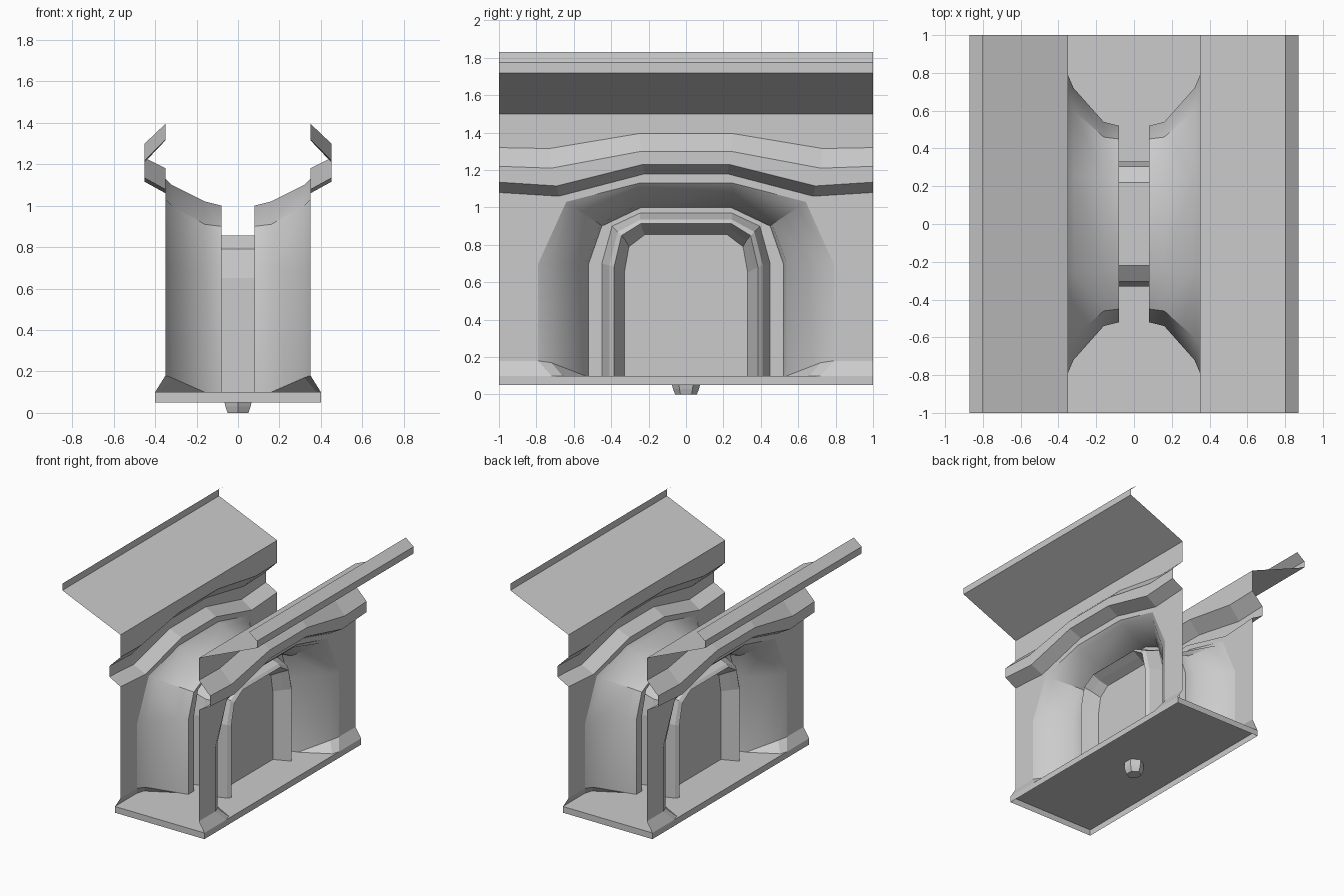
import bpy, bmesh, math

if "Cube" in bpy.data.objects:
    bpy.data.objects.remove(bpy.data.objects["Cube"])


def finish(name, bm, mirror=True, smooth=None):
    bmesh.ops.remove_doubles(bm, verts=bm.verts, dist=0.0005)
    bmesh.ops.recalc_face_normals(bm, faces=bm.faces)
    me = bpy.data.meshes.new(name)
    bm.to_mesh(me)
    bm.free()
    ob = bpy.data.objects.new(name, me)
    bpy.context.collection.objects.link(ob)
    if mirror:
        mod = ob.modifiers.new("other_side", 'MIRROR')
        mod.use_axis = (True, False, False)
        mod.use_clip = False
        mod.merge_threshold = 0.0005
    if smooth:
        bpy.ops.object.select_all(action='DESELECT')
        ob.select_set(True)
        bpy.context.view_layer.objects.active = ob
        bpy.ops.object.shade_smooth_by_angle(angle=math.radians(smooth))
    return ob


def both(half):
    """Mirror a half row of (x, y, z) points across y."""
    return half + [(x, -y, z) for x, y, z in reversed(half)]


def loft(name, rows, mirror=True, smooth=None):
    """Join neighbouring rows of points with faces, dropping repeated corners."""
    bm = bmesh.new()
    for a, b in zip(rows, rows[1:]):
        for i in range(len(a) - 1):
            quad = list(dict.fromkeys([a[i], a[i + 1], b[i + 1], b[i]]))
            if len(quad) > 2:
                bm.faces.new([bm.verts.new(p) for p in quad])
    return finish(name, bm, mirror, smooth)


def arch(x, foot, p1, p2, p3):
    """Angular arch outline at depth x, from foot height up and over."""
    return both([(x, p1[0], foot)] + [(x, y, z) for y, z in (p1, p2, p3)])


# Flat wall around the arch opening
mouth = [(.79, .18), (.79, .70), (.64, 1.03), (.64, 1.03), (.25, 1.13)]
edge = [(1, .18), (1, .70), (1, 1.08), (.68, 1.06), (.22, 1.18)]
loft("wall", [both([(.35, y, z) for y, z in r]) for r in (mouth, edge)])

# Flared arch recess
loft("arch_recess", [
    arch(.35, .18, (.79, .70), (.64, 1.03), (.25, 1.13)),
    arch(.32, .17, (.72, .70), (.60, 1.00), (.25, 1.10)),
    arch(.16, .10, (.54, .70), (.46, .91), (.245, 1.02)),
    arch(.08, .10, (.52, .70), (.45, .90), (.24, 1.00))], smooth=35)

# Raised door frame stepping in to the door
loft("door_frame", [
    arch(.08, .10, (.52, .70), (.45, .90), (.24, 1.00)),
    arch(.08, .10, (.45, .70), (.395, .90), (.245, .97)),
    arch(.19, .10, (.41, .69), (.365, .87), (.245, .935)),
    arch(.21, .10, (.385, .68), (.345, .85), (.24, .915)),
    arch(.15, .10, (.36, .67), (.325, .825), (.235, .885)),
    arch(.08, .10, (.33, .65), (.305, .79), (.22, .855))])

# Solid door slab
bm = bmesh.new()
outline = [arch(x, .10, (.33, .65), (.305, .79), (.22, .855)) for x in (-.08, .08)]
a, b = [[bm.verts.new(p) for p in o] for o in outline]
bm.faces.new(a)
bm.faces.new(b)
for i in range(len(a) - 1):
    bm.faces.new((a[i], a[i + 1], b[i + 1], b[i]))
finish("door_slab", bm, mirror=False)

# Skirting that wraps from the wall into the recess
for s, name in ((1, "skirting_rear"), (-1, "skirting_front")):
    top = [(.35, s, .18), (.35, .79 * s, .18), (.32, .72 * s, .17), (.16, .54 * s, .10)]
    low = [(.40, s, .10), (.40, .72 * s, .10), (.38, .66 * s, .10), (.16, .54 * s, .10)]
    loft(name, [top, low])

# Moulding that rises over the arch, and the wall above it
levels = [(.35, 1.08, 1.06, 1.18, .68, .22),
          (.45, 1.135, 1.115, 1.23, .69, .23),
          (.45, 1.22, 1.21, 1.30, .72, .24),
          (.35, 1.32, 1.315, 1.395, .73, .25),
          (.35, 1.50, 1.50, 1.50, .73, .25)]
loft("moulding", [both([(x, 1, e), (x, ym, m), (x, yc, c)])
                  for x, e, m, c, ym, yc in levels])

# Outward roof wing with folded lip
wing = [(.35, 1.50), (.87, 1.72), (.87, 1.775), (.80, 1.83)]
loft("roof_wing", [[(x, -1, z), (x, 1, z)] for x, z in wing])

# Hollow base tray, open underneath
loft("base_top", [[(x, -1, .10), (x, 1, .10)] for x in (-.4, -.08, .08, .4)], mirror=False)
rim = [(-.4, -1), (.4, -1), (.4, 1), (-.4, 1), (-.4, -1)]
loft("base_rim", [[(x, y, z) for x, y in rim] for z in (.05, .10)], mirror=False)

# Six-sided peg under the base
bm = bmesh.new()
rings = []
for r, z in ((.058, 0), (.07, .03), (.075, .05), (.075, .10)):
    rings.append([bm.verts.new((r * math.sin(k * math.pi / 3), r * math.cos(k * math.pi / 3), z))
                  for k in range(6)])
bm.faces.new(rings[0])
for a, b in zip(rings, rings[1:]):
    for k in range(6):
        bm.faces.new((a[k], a[(k + 1) % 6], b[(k + 1) % 6], b[k]))
finish("base_peg", bm, mirror=False)
